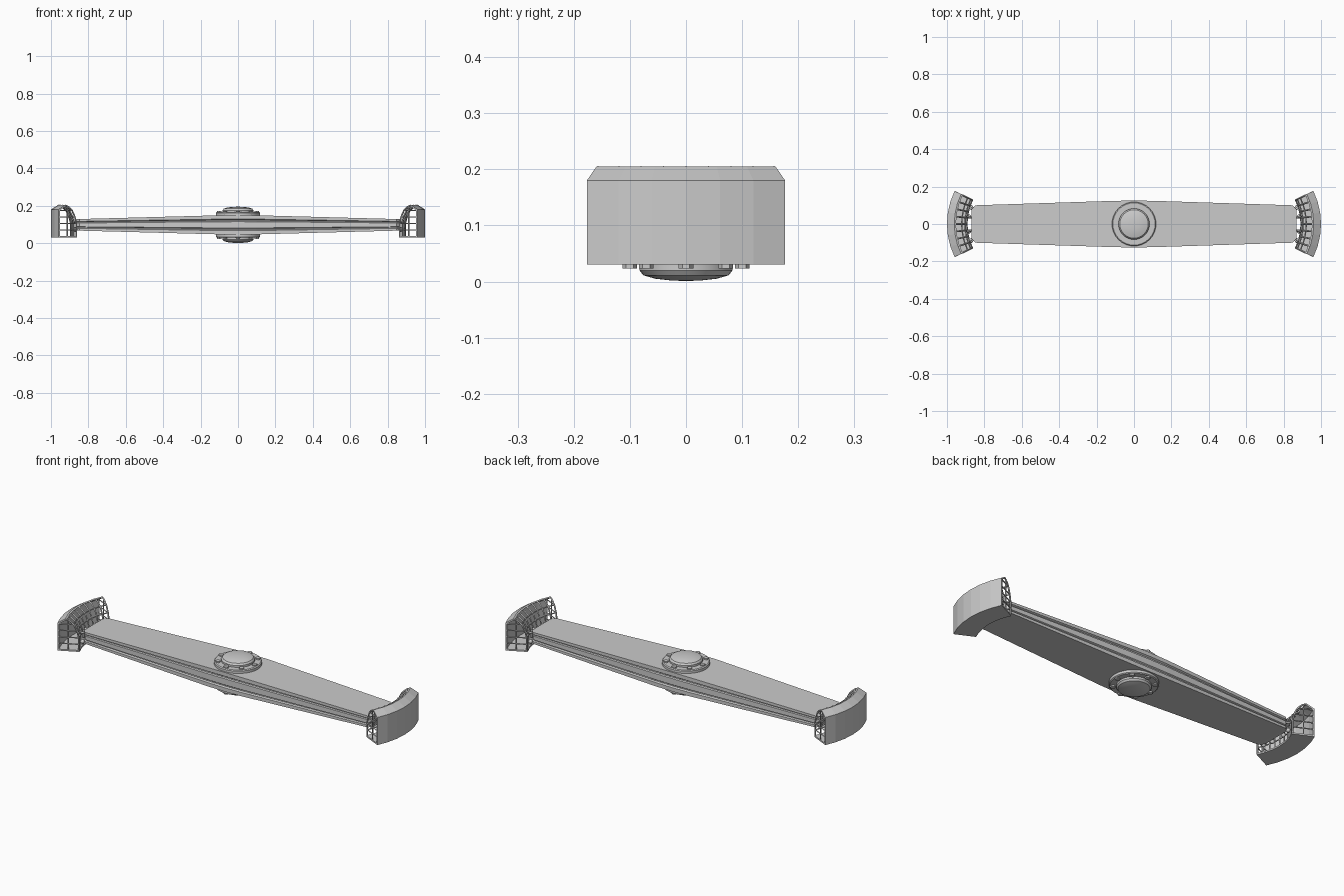
import bpy, bmesh
from math import sin, cos, radians, pi
from mathutils import Matrix

if "Cube" in bpy.data.objects:
    bpy.data.objects.remove(bpy.data.objects["Cube"])

MID = 0.098          # height of the beam centre line
CX = 0.597           # centre of the gondola arcs
ARC = radians(26)


def make(name, verts, faces, turn=False):
    me = bpy.data.meshes.new(name)
    me.from_pydata(verts, [], faces)
    bm = bmesh.new()
    bm.from_mesh(me)
    bmesh.ops.recalc_face_normals(bm, faces=bm.faces)
    if turn:
        bmesh.ops.rotate(bm, verts=bm.verts, matrix=Matrix.Rotation(pi, 3, 'Z'))
    bm.to_mesh(me)
    bm.free()
    ob = bpy.data.objects.new(name, me)
    bpy.context.collection.objects.link(ob)
    return ob


def loft(name, rings, closed=False, turn=False):
    n, m = len(rings[0]), len(rings)
    verts = [p for r in rings for p in r]
    faces = [(i * n + j, i * n + (j + 1) % n, (i + 1) % m * n + (j + 1) % n, (i + 1) % m * n + j)
             for i in range(m if closed else m - 1) for j in range(n)]
    if not closed:
        faces += [tuple(range(n)), tuple(range((m - 1) * n, m * n))]
    return make(name, verts, faces, turn)


def smooth(ob):
    bpy.ops.object.select_all(action='DESELECT')
    ob.select_set(True)
    bpy.context.view_layer.objects.active = ob
    bpy.ops.object.shade_smooth_by_angle(angle=radians(35))


def lathe(name, profile, steps=32):
    rings = [[(r * cos(2 * pi * k / steps), r * sin(2 * pi * k / steps), z)
              for k in range(steps)] for r, z in profile]
    ob = loft(name, rings)
    smooth(ob)
    return ob


def rods(name, paths, radius, turn):
    cu = bpy.data.curves.new(name, 'CURVE')
    cu.dimensions = '3D'
    cu.bevel_depth = radius
    cu.bevel_resolution = 0
    cu.use_fill_caps = True
    s = -1 if turn else 1
    for path in paths:
        sp = cu.splines.new('POLY')
        sp.points.add(len(path) - 1)
        for p, (x, y, z) in zip(sp.points, path):
            p.co = (s * x, s * y, z, 1)
    ob = bpy.data.objects.new(name, cu)
    bpy.context.collection.objects.link(ob)


def polar(r, a, z):
    return (CX + r * cos(a), r * sin(a), z)


# Tapered beam with flanged, grooved sides
def section(x, w, h):
    side = [(w, 1), (w, .6), (w - .008, .5), (w - .008, .4), (w - .002, .32)]
    right = side + [(y, -z) for y, z in reversed(side)]
    ring = right + [(-y, z) for y, z in reversed(right)]
    return [(x, y, MID + z * h) for y, z in ring]


loft("beam", [section(x, w, h) for x, w, h in
              [(-.868, .08, .03), (-.848, .1, .031), (-.1, .124, .051), (0, .125, .052),
               (.1, .124, .051), (.848, .1, .031), (.868, .08, .03)]])

# Hub plates, domes and bolts, above and below
for s, side in ((1, "upper"), (-1, "lower")):
    lathe(side + "_hub_plate", [(.118, MID + s * .045), (.118, MID + s * .064), (.113, MID + s * .068)])
    lathe(side + "_hub_dome", [(.083, MID + s * .06), (.083, MID + s * .078), (.076, MID + s * .087),
                               (.055, MID + s * .093), (.028, MID + s * .096), (.005, MID + s * .097)])
    for k in range(8):
        a = k * pi / 4
        bpy.ops.mesh.primitive_cylinder_add(vertices=6, radius=.013, depth=.02,
            location=(.1 * cos(a), .1 * sin(a), MID + s * .065))
        bpy.context.object.name = side + "_hub_bolt"

# Curved gondolas with barred cages at both ends
shell = [(.293, .03), (.403, .03), (.403, .18), (.364, .205), (.355, .203),
         (.358, .199), (.396, .175), (.396, .038), (.293, .038)]
rib = [(.364, .202), (.345, .195), (.322, .175), (.305, .14), (.297, .105), (.297, .035)]
for turn, tag in ((False, "right_"), (True, "left_")):
    angles = [-ARC + 2 * ARC * k / 6 for k in range(7)]
    loft(tag + "gondola_shell", [[polar(r, a, z) for r, z in shell] for a in angles], turn=turn)

    edge = ARC * .985
    rib_angles = [-edge + 2 * edge * k / 8 for k in range(9)]
    rods(tag + "cage_ribs", [[polar(r, a, z) for r, z in rib] for a in rib_angles], .0045, turn)
    rods(tag + "cage_rails", [[polar(r, a, z) for a in rib_angles]
                              for r, z in ((.297, .07), (.297, .105), (.306, .14), (.324, .175))],
         .0035, turn)
    ends = []
    for a in (-edge, edge):
        ends += [[polar(r, a, z), polar(.4, a, z)]
                 for r, z in ((.297, .07), (.297, .105), (.305, .14), (.322, .175))]
        ends.append([polar(.35, a, .035), polar(.35, a, .195)])
    rods(tag + "end_bars", ends, .0035, turn)

    # Struts and ball joints joining the gondola to the beam
    struts, joints = [], []
    for y0, y1 in ((-.065, -.09), (-.03, -.04), (.03, .04), (.065, .09)):
        x1 = CX + (.297 ** 2 - y1 ** 2) ** .5
        for z in (.08, .115):
            struts.append([(.85, y0, z), (x1, y1, z)])
        joints.append((x1 - .01, y1, .07))
    rods(tag + "struts", struts, .006, turn)
    for x, y, z in joints:
        s = -1 if turn else 1
        bpy.ops.mesh.primitive_uv_sphere_add(segments=12, ring_count=8, radius=.011,
                                             location=(s * x, s * y, z))
        bpy.context.object.name = tag + "ball_joint"
        smooth(bpy.context.object)
